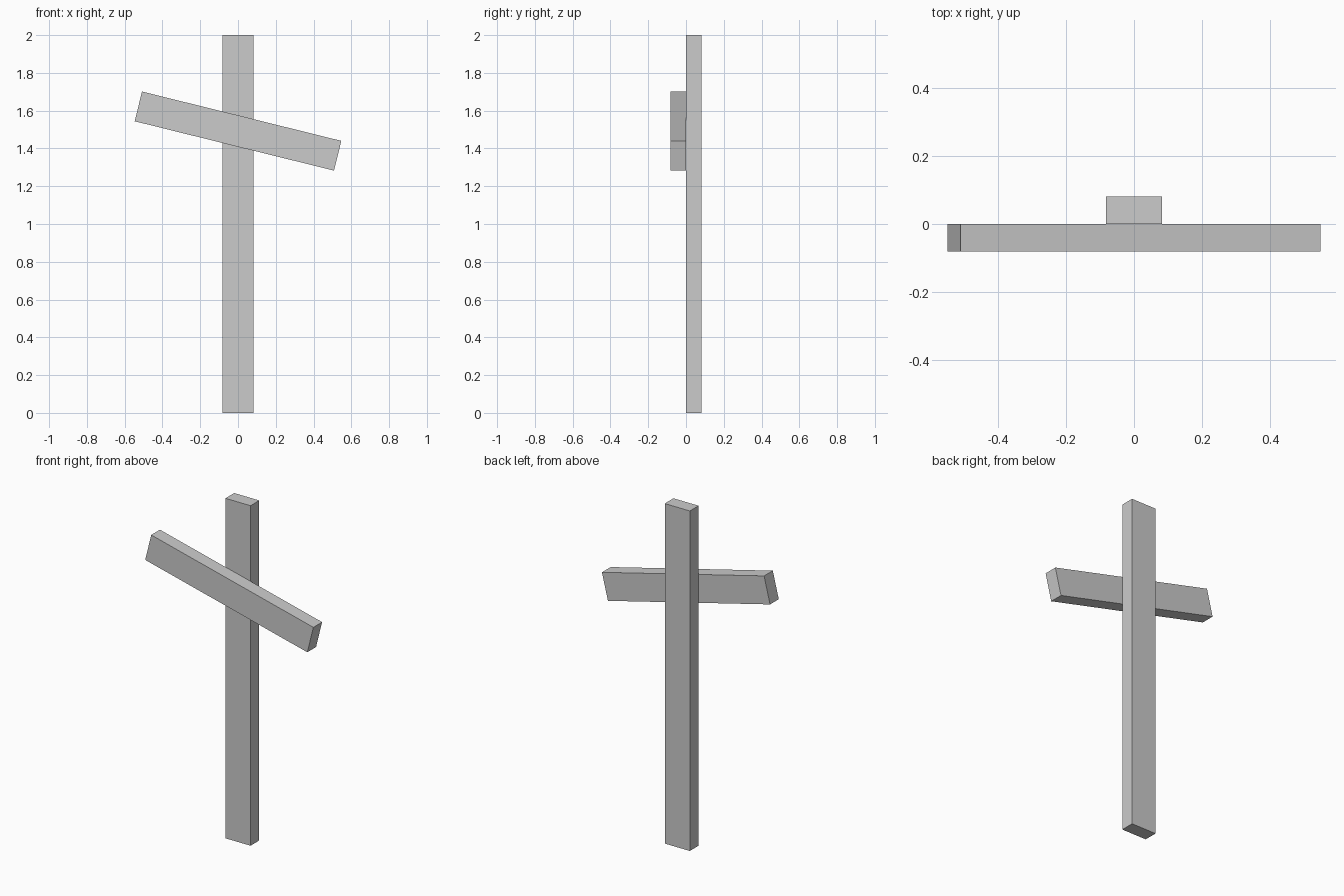
import bpy
from math import radians

if "Cube" in bpy.data.objects:
    bpy.data.objects.remove(bpy.data.objects["Cube"])


def plank(name, size, location, tilt=0.0):
    """Add a flat-faced board, tilted about the y axis."""
    bpy.ops.mesh.primitive_cube_add(size=1, location=location)
    obj = bpy.context.object
    obj.name = name
    obj.scale = size
    bpy.ops.object.transform_apply(location=False, rotation=False, scale=True)
    obj.rotation_euler.y = radians(tilt)
    return obj


# Upright post, behind the bar
plank("post", (0.163, 0.081, 2.0), (0, 0.0405, 1.0))

# Tilted crossbar on the front face of the post
plank("crossbar", (1.087, 0.081, 0.162), (0, -0.0405, 1.492), tilt=13.9)
